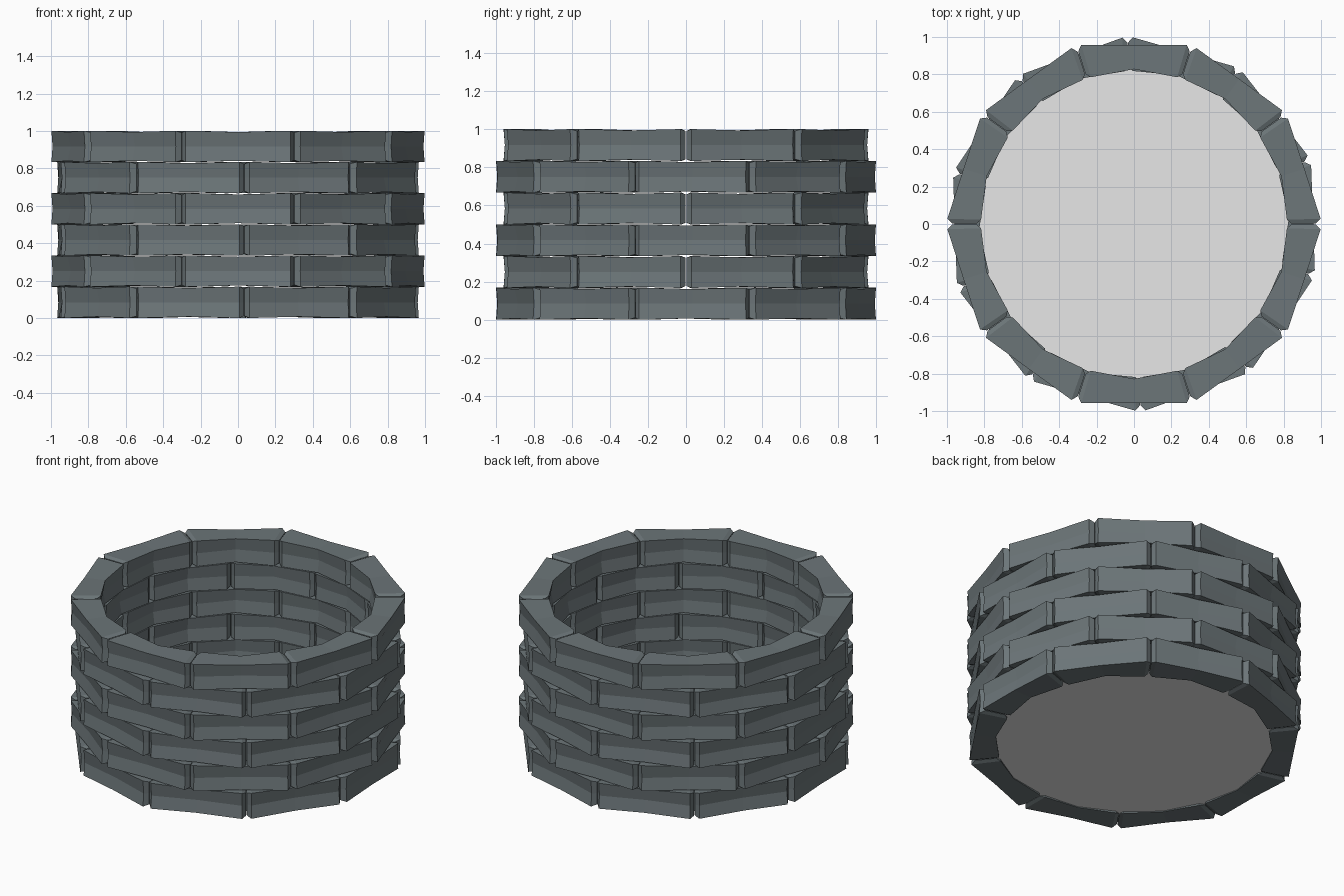
import bpy, bmesh, math

if "Cube" in bpy.data.objects:
    bpy.data.objects.remove(bpy.data.objects["Cube"])

def material(name, col):
    m = bpy.data.materials.new(name)
    m.diffuse_color = (*col, 1)
    m.use_nodes = True
    m.node_tree.nodes["Principled BSDF"].inputs["Base Color"].default_value = m.diffuse_color
    return m

stone = material("slate grey stone", (0.15, 0.18, 0.19))
base = material("pale grey", (0.8, 0.8, 0.8))

ROWS, BRICKS = 6, 10
H = 1.0 / ROWS

# cross-sections along a brick: angle, outer r, outer mid r, inner r, inner mid r, z inset
STATIONS = [
    (-17.9, 0.970, 0.970, 0.842, 0.842, 0.010),
    (-16.4, 0.998, 0.992, 0.818, 0.824, 0.000),
    (0.0, 0.958, 0.940, 0.828, 0.842, 0.007),
    (16.4, 0.998, 0.992, 0.818, 0.824, 0.000),
    (17.9, 0.970, 0.970, 0.842, 0.842, 0.010),
]

def add_brick(bm, z0, mid_angle):
    rings = []
    for a, ro, rom, ri, rim, dz in STATIONS:
        t = math.radians(mid_angle + a)
        lo, hi = z0 + dz, z0 + H + 0.001 - dz
        mid = (lo + hi) / 2
        prof = [(ro, lo), (rom, mid), (ro, hi), (ri, hi), (rim, mid), (ri, lo)]
        rings.append([bm.verts.new((r * math.cos(t), r * math.sin(t), z)) for r, z in prof])
    for p, q in zip(rings, rings[1:]):
        for i in range(6):
            j = (i + 1) % 6
            bm.faces.new((p[i], q[i], q[j], p[j]))
    bm.faces.new(rings[0])
    bm.faces.new(rings[-1][::-1])

def finish(bm, name, mat):
    bmesh.ops.recalc_face_normals(bm, faces=bm.faces)
    me = bpy.data.meshes.new(name)
    bm.to_mesh(me)
    bm.free()
    me.materials.append(mat)
    ob = bpy.data.objects.new(name, me)
    bpy.context.collection.objects.link(ob)
    return ob

# staggered brick courses, bottom to top
for row in range(ROWS):
    bm = bmesh.new()
    first = 18 if row % 2 else 2
    if row % 2 == 0:
        first = 2          # joints at 20 degrees, 56 degrees, ...
    for k in range(BRICKS):
        add_brick(bm, row * H, first + k * 36)
    finish(bm, f"brick_course_{row + 1}", stone)

# floor disc closing the bottom
bm = bmesh.new()
bmesh.ops.create_circle(bm, cap_ends=True, segments=32, radius=0.87)
for v in bm.verts:
    v.co.z = 0.012
for f in bm.faces:
    if f.normal.z < 0:
        f.normal_flip()
me = bpy.data.meshes.new("floor_disc")
bm.to_mesh(me)
bm.free()
me.materials.append(base)
bpy.context.collection.objects.link(bpy.data.objects.new("floor_disc", me))
